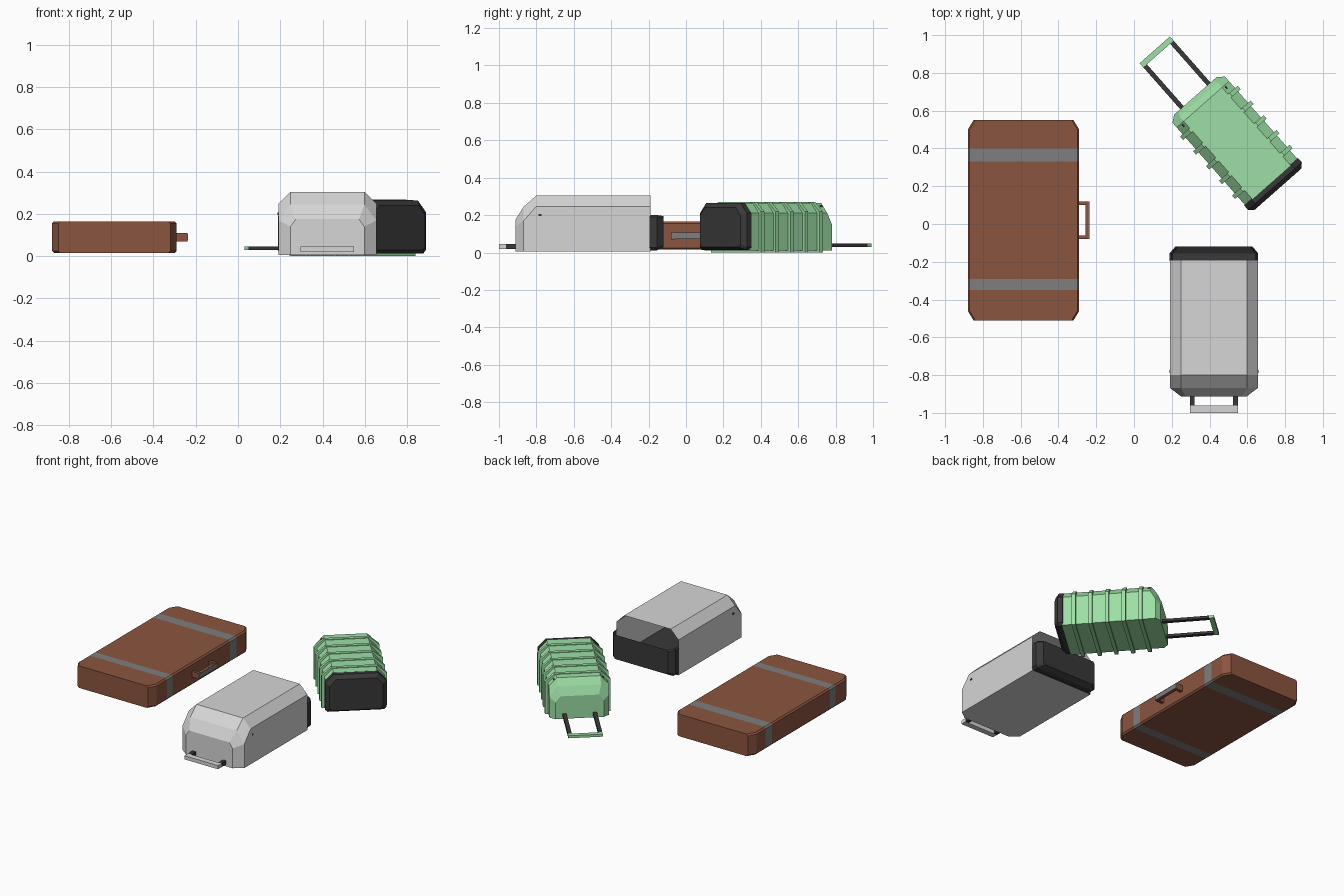
import bpy, bmesh, math
from mathutils import Matrix, Vector

if "Cube" in bpy.data.objects:
    bpy.data.objects.remove(bpy.data.objects["Cube"])


def material(name, r, g, b):
    m = bpy.data.materials.new(name)
    m.use_nodes = True
    m.diffuse_color = (r, g, b, 1)
    bsdf = m.node_tree.nodes["Principled BSDF"]
    bsdf.inputs["Base Color"].default_value = (r, g, b, 1)
    bsdf.inputs["Roughness"].default_value = 0.8
    return m


BROWN = material("brown leather", 0.26, 0.09, 0.05)
STRAP = material("grey strap", 0.21, 0.21, 0.21)
SILVER = material("light grey shell", 0.67, 0.67, 0.67)
GREEN = material("mint green shell", 0.34, 0.74, 0.38)
DARK = material("charcoal plastic", 0.04, 0.04, 0.04)


def finish(name, bm, mats, place, rule=None):
    if rule:
        for f in bm.faces:
            f.material_index = rule(f.calc_center_median())
    mesh = bpy.data.meshes.new(name)
    bm.to_mesh(mesh)
    bm.free()
    for m in mats:
        mesh.materials.append(m)
    ob = bpy.data.objects.new(name, mesh)
    ob.matrix_world = place
    bpy.context.collection.objects.link(ob)
    return ob


def section(y, wide, flat, low, shoulder, high, foot=0.0):
    """Ring with chamfered top corners and, if asked, chamfered bottom corners."""
    half = [(flat, high), (wide, shoulder), (wide, low + foot)]
    if foot:
        half.append((wide - foot, low))
    ring = half + [(-x, z) for x, z in reversed(half)]
    return [Vector((x, y, z)) for x, z in ring]


def loft(name, rings, mats, place, start_cap=True, end_cap=True, open_top=False, rule=None):
    bm = bmesh.new()
    loops = [[bm.verts.new(p) for p in ring] for ring in rings]
    n = len(loops[0])
    for a, b in zip(loops, loops[1:]):
        for i in range(n):
            if open_top and i == n - 1:
                continue
            j = (i + 1) % n
            bm.faces.new((a[i], a[j], b[j], b[i]))
    if start_cap:
        bm.faces.new(loops[0])
    if end_cap:
        bm.faces.new(loops[-1][::-1])
    bmesh.ops.recalc_face_normals(bm, faces=bm.faces)
    return finish(name, bm, mats, place, rule)


def box(name, lo, hi, mat, place):
    bm = bmesh.new()
    lo, hi = Vector(lo), Vector(hi)
    bmesh.ops.create_cube(bm, size=1)
    bmesh.ops.scale(bm, vec=hi - lo, verts=bm.verts)
    bmesh.ops.translate(bm, vec=(lo + hi) / 2, verts=bm.verts)
    return finish(name, bm, [mat], place)


# Flat leather suitcase with two straps
brown_at = Matrix.Translation((-0.585, 0.02, 0))
bands = [(-0.37, -0.31), (0.31, 0.38)]
cuts = [y for band in bands for y in band]
rings = []
for y in [-0.53, -0.48] + cuts + [0.48, 0.53]:
    w = 0.265 if abs(y) > 0.5 else 0.295
    rings.append(section(y, w, w - 0.01, 0.015, 0.155, 0.165, 0.01))
loft("leather_case", rings, [BROWN, STRAP], brown_at,
     rule=lambda c: int(any(a < c.y < b for a, b in bands)))

# Its carrying handle
for side, y in (("front", -0.1), ("back", 0.08)):
    box(f"leather_handle_{side}_post", (0.285, y, 0.07), (0.345, y + 0.02, 0.11), BROWN, brown_at)
box("leather_handle_bar", (0.327, -0.08, 0.073), (0.345, 0.08, 0.107), BROWN, brown_at)
box("leather_handle_grip", (0.344, -0.1, 0.074), (0.349, 0.1, 0.106), STRAP, brown_at)

# Light grey trolley case: open shell, dark tray at the back
grey_at = Matrix.Translation((0.423, 0, 0))
loft("grey_shell", [
    section(-0.912, 0.175, 0.15, 0.006, 0.14, 0.175),
    section(-0.868, 0.2325, 0.175, 0.006, 0.17, 0.245),
    section(-0.80, 0.2325, 0.175, 0.006, 0.247, 0.305),
    section(-0.19, 0.2325, 0.175, 0.006, 0.247, 0.305),
], [SILVER], grey_at, end_cap=False)
box("grey_case_lining", (-0.228, -0.8, 0.008), (0.228, -0.19, 0.014), DARK, grey_at)
loft("grey_case_tray", [
    section(-0.195, 0.2345, 0.225, 0.012, 0.19, 0.2, 0.015),
    section(-0.155, 0.2345, 0.225, 0.012, 0.19, 0.2, 0.015),
    section(-0.12, 0.205, 0.195, 0.03, 0.185, 0.195, 0.015),
], [DARK], grey_at, start_cap=False, open_top=True)


def pull_handle(prefix, half, y_root, y_tip, grip, low, high, mat, place):
    """Two dark rails joined by a coloured grip."""
    out = math.copysign(1, y_tip - y_root)
    y_grip = y_tip - out * grip
    for side, s in (("left", 1), ("right", -1)):
        xs = sorted((s * half, s * (half - 0.025)))
        ys = sorted((y_root, y_grip))
        box(f"{prefix}_{side}_rail", (xs[0], ys[0], low), (xs[1], ys[1], high), DARK, place)
    ys = sorted((y_grip, y_tip))
    box(f"{prefix}_grip", (-half, ys[0], low), (half, ys[1], high), mat, place)


pull_handle("grey_handle", 0.127, -0.9, -1.0, 0.038, 0.02, 0.045, SILVER, grey_at)

# Green ribbed trolley case, turned on the floor
green_at = Matrix.Translation((0.52, 0.457, 0)) @ Matrix.Rotation(math.radians(41.4), 4, "Z")
loft("green_shell", [
    section(-0.315, 0.185, 0.135, 0.012, 0.21, 0.265),
    section(0.235, 0.185, 0.135, 0.012, 0.21, 0.265),
    section(0.268, 0.185, 0.135, 0.012, 0.15, 0.22),
    section(0.295, 0.15, 0.12, 0.012, 0.125, 0.165),
], [GREEN], green_at)
for i in range(5):
    y = 0.175 - 0.104 * i
    loft(f"green_rib_{i + 1}", [
        section(y + d, 0.203, 0.145, 0.0, 0.218, 0.269) for d in (-0.012, 0.012)
    ], [GREEN], green_at)
loft("green_case_base", [
    section(-0.365, 0.165, 0.125, 0.03, 0.195, 0.24, 0.015),
    section(-0.342, 0.19, 0.14, 0.014, 0.21, 0.264, 0.015),
    section(-0.31, 0.19, 0.14, 0.014, 0.21, 0.264, 0.015),
], [DARK], green_at)
pull_handle("green_handle", 0.107, 0.28, 0.62, 0.03, 0.03, 0.047, GREEN, green_at)

# Small dark studs on the shoulders of the two trolley cases
for prefix, place, x, y, z in (("grey", grey_at, 0.23, -0.78, 0.2),
                               ("green", green_at, 0.15, 0.22, 0.245)):
    for side, s in (("left", 1), ("right", -1)):
        box(f"{prefix}_{side}_stud", (s * x - 0.005, y - 0.008, z - 0.004),
            (s * x + 0.005, y + 0.008, z + 0.006), DARK, place)
